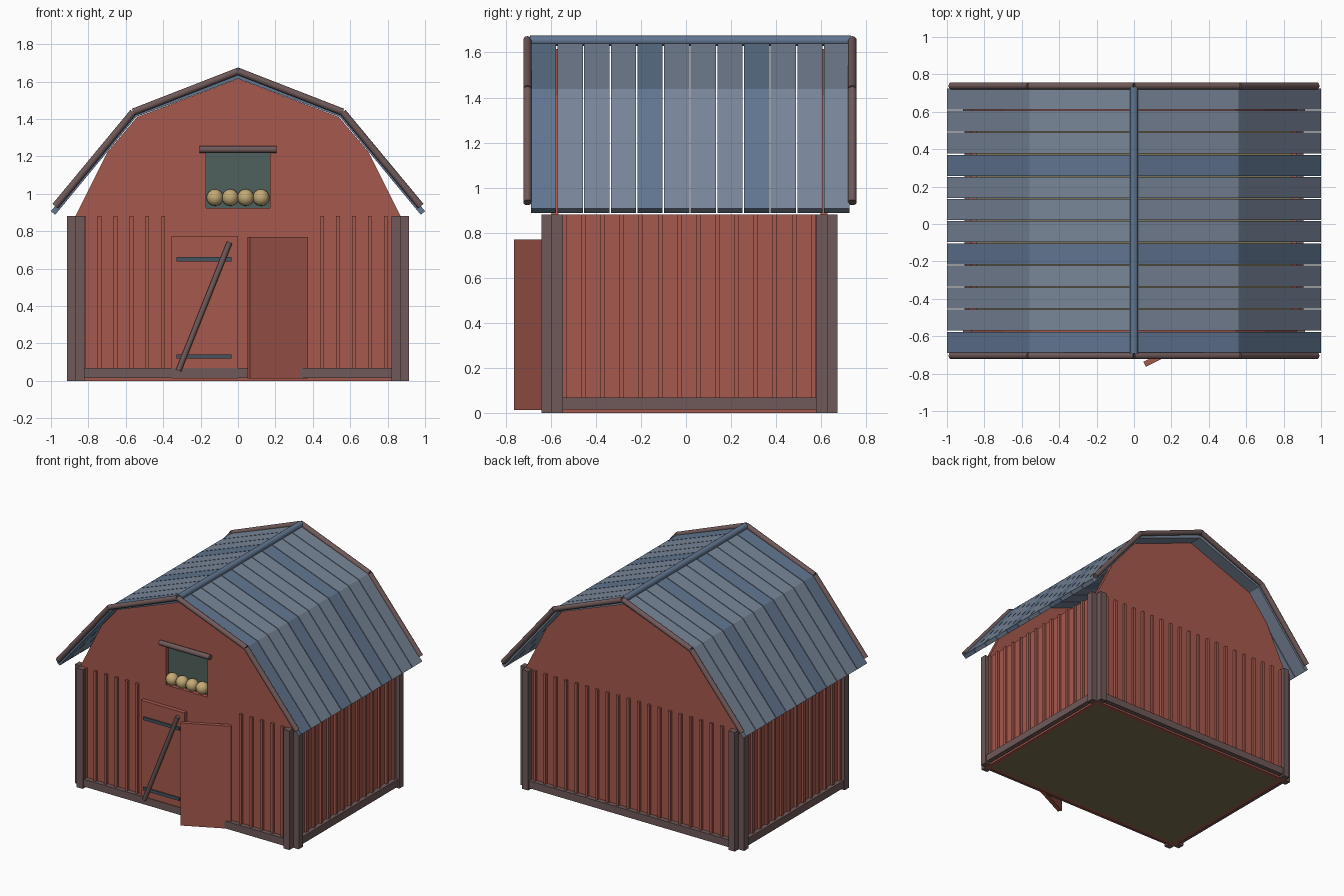
import bpy, bmesh, math
from mathutils import Vector, Matrix

if "Cube" in bpy.data.objects:
    bpy.data.objects.remove(bpy.data.objects["Cube"])

def mat(name, rgb):
    m = bpy.data.materials.new(name)
    m.diffuse_color = (*rgb, 1)
    m.use_nodes = True
    m.node_tree.nodes["Principled BSDF"].inputs["Base Color"].default_value = m.diffuse_color
    return m

RED = mat("red_paint", (0.38, 0.10, 0.075))
TRIM = mat("trim_wood", (0.16, 0.10, 0.10))
LIGHT = mat("roof_light", (0.19, 0.24, 0.32))
DARK = mat("roof_dark", (0.12, 0.18, 0.28))
IRON = mat("iron", (0.06, 0.09, 0.12))
SHADE = mat("loft_shade", (0.08, 0.12, 0.11))
HAY = mat("hay", (0.55, 0.40, 0.18))
EARTH = mat("floor_earth", (0.20, 0.16, 0.08))

def box(bm, x0, x1, y0, y1, z0, z1):
    c = Vector(((x0 + x1) / 2, (y0 + y1) / 2, (z0 + z1) / 2))
    s = Matrix.Diagonal((x1 - x0, y1 - y0, z1 - z0, 1))
    bmesh.ops.create_cube(bm, size=1, matrix=Matrix.Translation(c) @ s)

def prism(bm, pts, y0, y1):
    """Extrude an (x, z) outline along y."""
    f = bm.faces.new([bm.verts.new((x, y0, z)) for x, z in pts])
    ext = bmesh.ops.extrude_face_region(bm, geom=[f])["geom"]
    bmesh.ops.translate(bm, vec=(0, y1 - y0, 0),
                        verts=[v for v in ext if isinstance(v, bmesh.types.BMVert)])

def rod(bm, a, b, r, sides=10):
    a, b = Vector(a), Vector(b)
    rot = (b - a).to_track_quat('Z', 'Y').to_matrix().to_4x4()
    bmesh.ops.create_cone(bm, cap_ends=True, segments=sides, radius1=r, radius2=r,
                          depth=(b - a).length, matrix=Matrix.Translation((a + b) / 2) @ rot)

def part(name, material, build, smooth=False):
    bm = bmesh.new()
    build(bm)
    bmesh.ops.recalc_face_normals(bm, faces=bm.faces)
    me = bpy.data.meshes.new(name)
    bm.to_mesh(me)
    bm.free()
    ob = bpy.data.objects.new(name, me)
    bpy.context.collection.objects.link(ob)
    me.materials.append(material)
    if smooth:
        bpy.ops.object.select_all(action='DESELECT')
        ob.select_set(True)
        bpy.context.view_layer.objects.active = ob
        bpy.ops.object.shade_smooth_by_angle(angle=math.radians(50))
    return ob

# Main dimensions
W, YF, YB, H, T = 0.87, -0.597, 0.628, 0.88, 0.03
part("floor", EARTH, lambda bm: box(bm, -W + T, W - T, YF + T, YB - T, 0, 0.02))

# Lower walls
part("front_wall", RED, lambda bm: box(bm, -W, W, YF, YF + T, 0, H))
part("back_wall", RED, lambda bm: box(bm, -W, W, YB - T, YB, 0, H))
for s, n in ((-1, "left"), (1, "right")):
    part(n + "_wall", RED, lambda bm: box(bm, *sorted((s * W, s * (W - T))), YF + T, YB - T, 0, H))

# Gables, the front one with a loft opening
UPPER = [(-0.70, 1.22), (0.70, 1.22), (0.54, 1.41), (0, 1.615), (-0.54, 1.41)]

def front_gable(bm):
    prism(bm, UPPER, YF, YF + T)
    for s in (-1, 1):
        prism(bm, [(s * W, H), (s * 0.70, H), (s * 0.70, 1.22)], YF, YF + T)
        box(bm, *sorted((s * 0.17, s * 0.70)), YF, YF + T, H, 1.22)
    box(bm, -0.17, 0.17, YF, YF + T, H, 0.925)
part("front_gable", RED, front_gable)
part("back_gable", RED, lambda bm: prism(bm, [(-W, H), (W, H)] + UPPER[1:] + UPPER[:1], YB - T, YB))

# Loft with hay
part("loft_backing", SHADE, lambda bm: box(bm, -0.18, 0.18, YF + T, YF + T + 0.015, 0.91, 1.22))

def hay(bm):
    for i in range(4):
        bmesh.ops.create_uvsphere(bm, u_segments=12, v_segments=8, radius=0.045,
                                  matrix=Matrix.Translation((-0.123 + 0.082 * i, YF + 0.005, 0.98)))
part("hay", HAY, hay, True)
part("loft_lintel", TRIM, lambda bm: rod(bm, (-0.205, YF - 0.02, 1.237), (0.205, YF - 0.02, 1.237), 0.019), True)

# Battens on every wall
D, BW = 0.018, 0.01
def front_battens(bm):
    for i in range(20):
        x = -0.825 + 0.085 * i
        if abs(x) > 0.38:
            box(bm, x - BW, x + BW, YF - D, YF, 0.02, H)

def back_battens(bm):
    for i in range(20):
        x = -0.825 + 0.085 * i
        box(bm, x - BW, x + BW, YB, YB + D, 0.02, H)

def side_battens(bm):
    for s in (-1, 1):
        for i in range(14):
            y = -0.54 + 0.085 * i
            box(bm, *sorted((s * W, s * (W + D))), y - BW, y + BW, 0.02, H)
for n, f in (("front", front_battens), ("back", back_battens), ("side", side_battens)):
    part(n + "_battens", RED, f)

# Paired corner posts and base boards
P = 0.045
def posts(bm):
    for s in (-1, 1):
        fx = sorted((s * W, s * (W - 0.05)))
        sx = sorted((s * W, s * (W + P)))
        box(bm, *fx, YF - P, YF, 0, H)
        box(bm, *fx, YB, YB + P, 0, H)
        box(bm, *sx, YF, YF + 0.05, 0, H)
        box(bm, *sx, YB - 0.05, YB, 0, H)
part("corner_posts", TRIM, posts)

def base(bm):
    z = (0.014, 0.068)
    box(bm, -0.82, 0.82, YF - 0.035, YF, *z)
    box(bm, -0.82, 0.82, YB, YB + 0.035, *z)
    for s in (-1, 1):
        box(bm, *sorted((s * W, s * (W + 0.035))), YF + 0.05, YB - 0.05, *z)
part("base_boards", TRIM, base)

# Doors: left closed with straps and brace, right swung open
part("left_door", RED, lambda bm: box(bm, -0.355, 0.0, YF - 0.03, YF, 0.012, 0.775))
def straps(bm):
    for z in (0.13, 0.65):
        box(bm, -0.33, -0.035, YF - 0.04, YF - 0.03, z - 0.011, z + 0.011)
part("door_straps", IRON, straps)
part("door_brace", TRIM, lambda bm: rod(bm, (-0.318, YF - 0.042, 0.055), (-0.045, YF - 0.042, 0.74), 0.015), True)
door = part("right_door", RED, lambda bm: box(bm, -0.345, 0, -0.03, 0, 0.012, 0.77))
door.location = (0.36, YF + 0.012, 0)
door.rotation_euler.z = math.radians(26)

# Roof panels
APEX, KNEE, EAVE = Vector((0, 1.647)), Vector((0.56, 1.438)), Vector((1.0, 0.907))
Y0, Y1, N = -0.692, 0.728, 12
STEP = (Y1 - Y0) / N
KN_IN, AP_IN, EV_IN = Vector((0.545, 1.411)), Vector((0, 1.615)), Vector((0.977, 0.888))

def panels(rows):
    def build(bm):
        for i in rows:
            for s in (-1, 1):
                for quad in ((APEX, KNEE, KN_IN, AP_IN), (KNEE, EAVE, EV_IN, KN_IN)):
                    prism(bm, [(s * p.x, p.y) for p in quad],
                          Y0 + i * STEP + 0.003, Y0 + (i + 1) * STEP - 0.003)
    return build
part("roof_panels_light", LIGHT, panels([i for i in range(N) if i % 4]))
part("roof_panels_dark", DARK, panels(range(0, N, 4)))
part("ridge_cap", DARK, lambda bm: rod(bm, (0, Y0, 1.652), (0, Y1 + 0.005, 1.652), 0.023), True)

# Verge rods along the roof ends
def verge(bm):
    for y in (-0.704, 0.738):
        for s in (-1, 1):
            a, k, e = (0, y, 1.655), (s * 0.56, y, 1.437), (s * 0.977, y, 0.934)
            rod(bm, a, k, 0.019)
            rod(bm, k, e, 0.019)
part("verge_trim", TRIM, verge, True)
